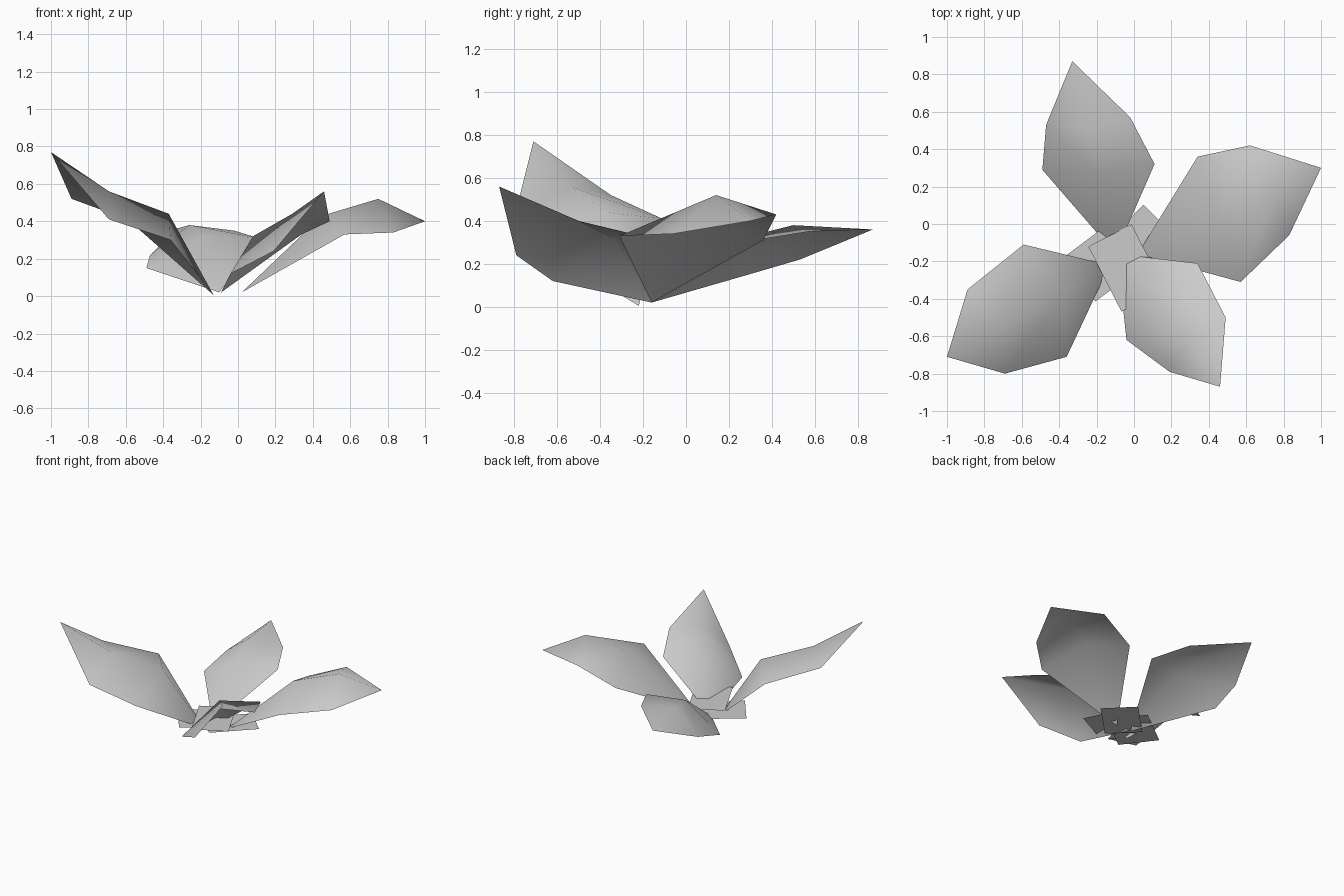
import bpy
import math
from mathutils import Matrix, Vector

default_cube = bpy.data.objects.get("Cube")
if default_cube:
    bpy.data.objects.remove(default_cube, do_unlink=True)

# One plain grey for the whole flower
grey = bpy.data.materials.new("petal_grey")
grey.use_nodes = True
color = (0.6, 0.6, 0.6, 1)
grey.diffuse_color = color
grey.node_tree.nodes["Principled BSDF"].inputs["Base Color"].default_value = color


def add_sheet(name, points, faces, smooth):
    """Make a thin single-sided sheet object with the shared material."""
    mesh = bpy.data.meshes.new(name)
    mesh.from_pydata(points, [], faces)
    mesh.materials.append(grey)
    for polygon in mesh.polygons:
        polygon.use_smooth = smooth
    mesh.update()
    sheet = bpy.data.objects.new(name, mesh)
    bpy.context.collection.objects.link(sheet)
    return sheet


def add_petal(name, base, wide_row, narrow_row, tip):
    """Fan from the base, a two-quad band, then a fan to the tip.
    Rows run right, middle, left, looking from base to tip."""
    points = [base, *wide_row, *narrow_row, tip]
    faces = []
    for i in (1, 2):
        faces.append((0, i, i + 1))
        faces.append((i, i + 3, i + 4, i + 1))
        faces.append((i + 3, 7, i + 4))
    add_sheet(name, points, faces, True)


def add_sepal(name, center, length, width, degrees):
    """Flat rectangle turned about the vertical axis."""
    place = Matrix.Translation(center) @ Matrix.Rotation(math.radians(degrees), 4, "Z")
    corners = [(-1, -1), (1, -1), (1, 1), (-1, 1)]
    points = [place @ Vector((x * length / 2, y * width / 2, 0)) for x, y in corners]
    add_sheet(name, points, [(0, 1, 2, 3)], False)


# Four cupped petals, each with a raised middle rib
add_petal("back_petal", (-.1, -.16, .02),
          [(.11, .32, .31), (-.18, .26, .32), (-.49, .29, .15)],
          [(-.02, .57, .35), (-.26, .5, .38), (-.47, .53, .22)],
          (-.33, .87, .36))
add_petal("left_petal", (.02, -.16, .02),
          [(.57, -.31, .33), (.45, .02, .43), (.34, .36, .31)],
          [(.83, -.06, .34), (.75, .14, .52), (.62, .42, .43)],
          (1, .3, .4))
add_petal("right_petal", (-.13, -.22, .005),
          [(-.59, -.11, .41), (-.37, -.37, .44), (-.36, -.71, .3)],
          [(-.89, -.35, .52), (-.69, -.54, .56), (-.69, -.8, .41)],
          (-1, -.71, .77))
add_petal("front_petal", (-.09, -.16, .02),
          [(-.04, -.62, .12), (.08, -.34, .32), (.34, -.21, .33)],
          [(.19, -.79, .24), (.29, -.6, .44), (.49, -.5, .4)],
          (.46, -.87, .56))

# Three flat sepals stacked around the centre
add_sepal("upper_sepal", (-.04, -.235, .11), .26, .39, 27)
add_sepal("left_sepal", (.018, -.113, .045), .35, .26, 45)
add_sepal("right_sepal", (-.15, -.19, .065), .36, .29, 37)
